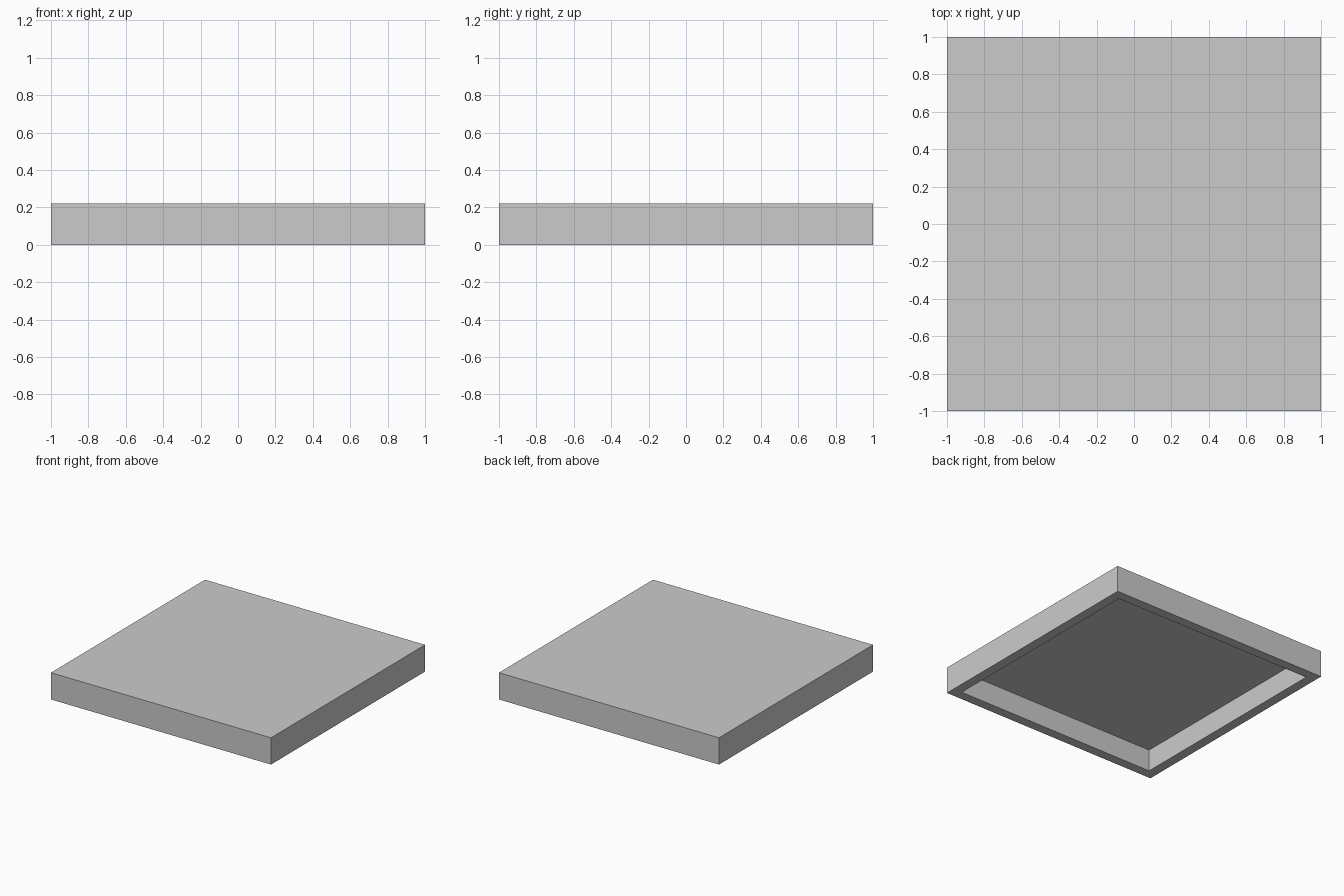
import bpy, bmesh
from mathutils import Matrix, Vector

if "Cube" in bpy.data.objects:
    bpy.data.objects.remove(bpy.data.objects["Cube"])

SIZE, HEIGHT = 2.0, 0.22
WALL, DEPTH = 0.08, 0.18   # rim width and depth of the underside recess

# Square slab
bm = bmesh.new()
bmesh.ops.create_cube(bm, size=1.0, matrix=Matrix.Translation((0, 0, HEIGHT / 2))
                      @ Matrix.Diagonal((SIZE, SIZE, HEIGHT, 1)))
bm.normal_update()

# Hollow underside: inset the bottom face, then push it up
bottom = min(bm.faces, key=lambda f: f.calc_center_median().z)
bmesh.ops.inset_region(bm, faces=[bottom], thickness=WALL, use_even_offset=True)
ext = bmesh.ops.extrude_discrete_faces(bm, faces=[bottom])
bmesh.ops.translate(bm, verts=ext["faces"][0].verts, vec=Vector((0, 0, DEPTH)))
bmesh.ops.recalc_face_normals(bm, faces=bm.faces)

mesh = bpy.data.meshes.new("hollow_slab")
bm.to_mesh(mesh)
bm.free()
bpy.context.collection.objects.link(bpy.data.objects.new("hollow_slab", mesh))
